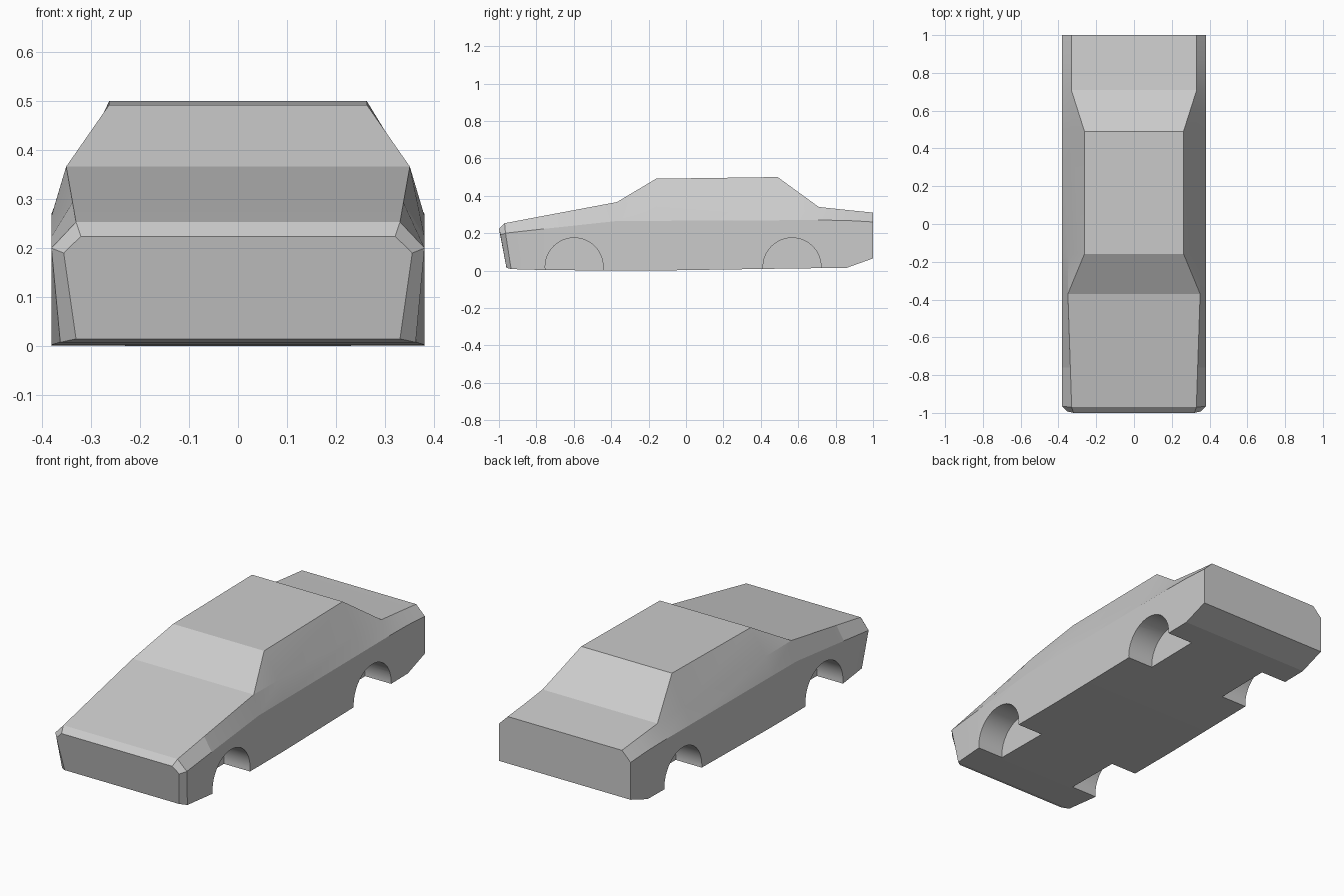
import bpy, bmesh, math

if "Cube" in bpy.data.objects:
    bpy.data.objects.remove(bpy.data.objects["Cube"])

# Half cross-sections, nose to tail: floor, waist, belt, top as (x, y, z).
# On the bonnet and boot the belt and top points coincide and get merged.
sections = [
    [(.33, -.96, .015), (.355, -.992, .19), (.32, -1, .224), (.32, -1, .224)],
    [(.362, -.935, .008), (.38, -.965, .20), (.33, -.97, .253), (.33, -.97, .253)],
    [(.38, -.76, .003), (.38, -.76, .223), (.337, -.76, .293), (.337, -.76, .293)],
    [(.38, -.37, 0), (.38, -.37, .265), (.35, -.37, .366), (.35, -.37, .366)],
    [(.38, -.16, 0), (.38, -.16, .266), (.347, -.16, .361), (.263, -.16, .491)],
    [(.38, .49, .01), (.38, .49, .269), (.336, .49, .345), (.262, .49, .50)],
    [(.38, .71, .013), (.38, .71, .27), (.332, .71, .34), (.332, .71, .34)],
    [(.38, .86, .015), (.38, .86, .268), (.33, .86, .324), (.33, .86, .324)],
    [(.38, 1, .065), (.38, 1, .26), (.33, 1, .31), (.33, 1, .31)],
]


def loft(name, half_sections):
    """Mirror each half section into a ring and bridge the rings."""
    bm = bmesh.new()
    rings = []
    for half in half_sections:
        ring = half + [(-x, y, z) for x, y, z in reversed(half)]
        rings.append([bm.verts.new(p) for p in ring])
    n = len(rings[0])
    for a, b in zip(rings, rings[1:]):
        for i in range(n):
            j = (i + 1) % n
            bm.faces.new((a[i], a[j], b[j], b[i]))
    bm.faces.new(rings[0])
    bm.faces.new(rings[-1])
    bmesh.ops.remove_doubles(bm, verts=bm.verts, dist=1e-4)
    bmesh.ops.recalc_face_normals(bm, faces=bm.faces)
    mesh = bpy.data.meshes.new(name)
    bm.to_mesh(mesh)
    bm.free()
    obj = bpy.data.objects.new(name, mesh)
    bpy.context.collection.objects.link(obj)
    return obj


# Car body
body = loft("car_body", sections)

# Four wheel arches cut into the sides
for y in (-.598, .567):
    for side in (-1, 1):
        bpy.ops.mesh.primitive_cylinder_add(
            vertices=48, radius=.155, depth=.30,
            location=(side * .38, y, .02), rotation=(0, math.pi / 2, 0))
        cutter = bpy.context.object
        cutter.name = "wheel_arch_cutter"
        mod = body.modifiers.new("wheel_arch", 'BOOLEAN')
        mod.operation = 'DIFFERENCE'
        mod.solver = 'EXACT'
        mod.object = cutter
        bpy.context.view_layer.objects.active = body
        bpy.ops.object.modifier_apply(modifier=mod.name)
        bpy.data.objects.remove(cutter)

# Smooth arches, crisp body panels
bpy.ops.object.select_all(action='DESELECT')
body.select_set(True)
bpy.context.view_layer.objects.active = body
bpy.ops.object.shade_smooth_by_angle(angle=math.radians(9))
